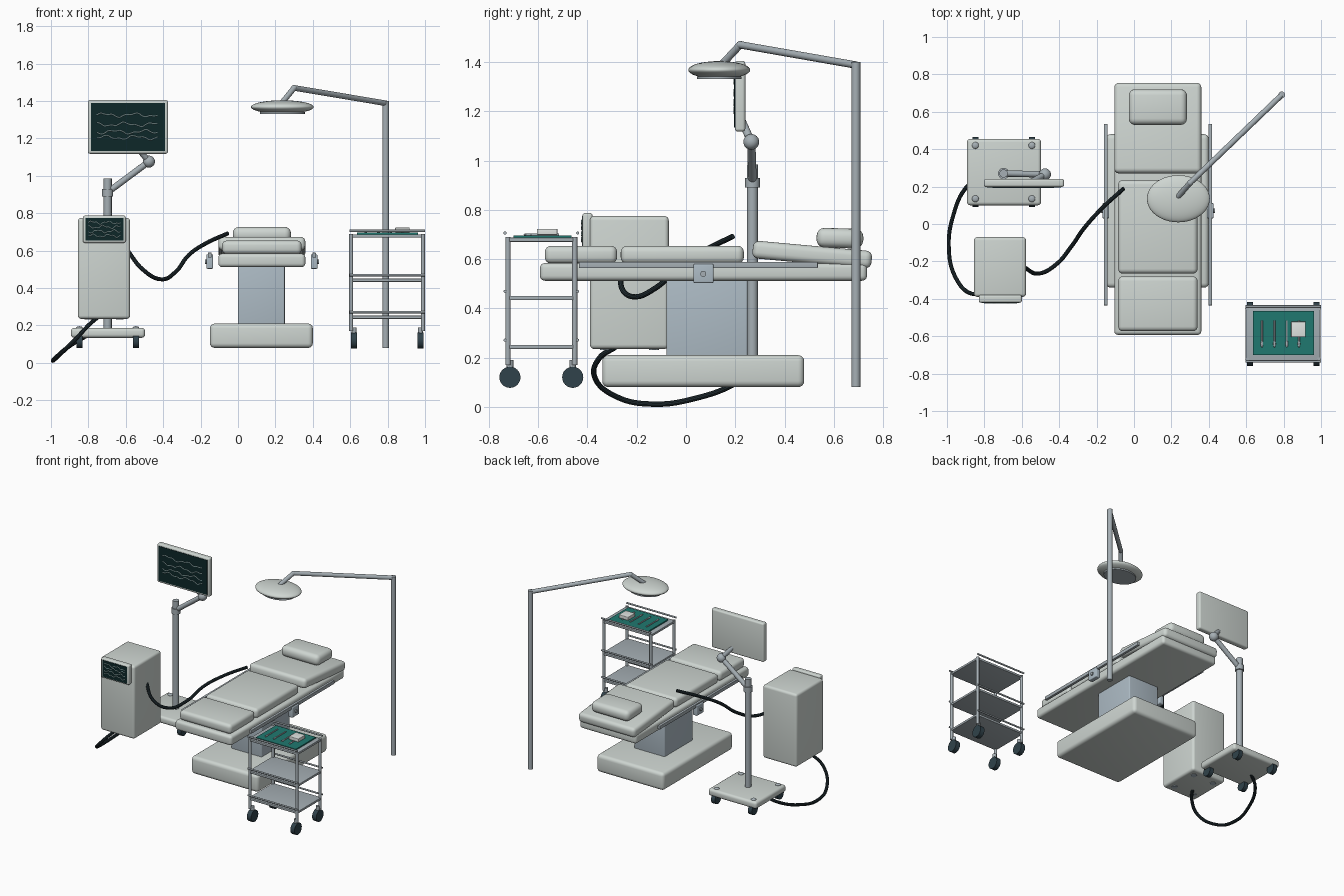
import bpy, bmesh, math
from mathutils import Vector

if "Cube" in bpy.data.objects:
    bpy.data.objects.remove(bpy.data.objects["Cube"])


def material(name, rgb):
    m = bpy.data.materials.new(name)
    m.diffuse_color = (*rgb, 1)
    m.use_nodes = True
    m.node_tree.nodes["Principled BSDF"].inputs["Base Color"].default_value = m.diffuse_color
    return m


PALE = material("pale_enamel", (0.62, 0.67, 0.64))
METAL = material("brushed_metal", (0.38, 0.43, 0.46))
COLUMN = material("blue_grey", (0.42, 0.50, 0.56))
RUBBER = material("dark_rubber", (0.03, 0.055, 0.07))
CABLE = material("cable_black", (0.016, 0.028, 0.034))
SCREEN = material("screen_dark", (0.004, 0.02, 0.022))
TRACE = material("trace_light", (0.42, 0.60, 0.60))
DRAPE = material("drape_green", (0.014, 0.19, 0.16))
WHITE = material("gauze_white", (0.75, 0.78, 0.76))


def finish(ob, mat, smooth=True):
    ob.data.materials.clear()
    ob.data.materials.append(mat)
    if smooth:
        bpy.ops.object.select_all(action='DESELECT')
        ob.select_set(True)
        bpy.context.view_layer.objects.active = ob
        bpy.ops.object.shade_smooth_by_angle(angle=math.radians(35))
    return ob


def from_bmesh(name, bm, mat):
    me = bpy.data.meshes.new(name)
    bm.to_mesh(me)
    bm.free()
    ob = bpy.data.objects.new(name, me)
    bpy.context.collection.objects.link(ob)
    return finish(ob, mat)


def box(name, x, y, z, mat, bevel=0.0, tilt=0.0):
    """Box from (min, max) pairs, rounded edges, optional tilt about x."""
    bm = bmesh.new()
    bmesh.ops.create_cube(bm, size=1)
    for v in bm.verts:
        v.co = Vector([v.co[i] * (r[1] - r[0]) for i, r in enumerate((x, y, z))])
    if bevel:
        bmesh.ops.bevel(bm, geom=bm.edges[:], offset=bevel, segments=4,
                        profile=0.5, affect='EDGES')
    ob = from_bmesh(name, bm, mat)
    ob.location = [(r[0] + r[1]) / 2 for r in (x, y, z)]
    ob.rotation_euler.x = tilt
    return ob


def rod(name, a, b, r, mat, sides=24):
    """Cylinder between two points."""
    a, b = Vector(a), Vector(b)
    bm = bmesh.new()
    bmesh.ops.create_cone(bm, cap_ends=True, segments=sides, radius1=r, radius2=r,
                          depth=(b - a).length)
    ob = from_bmesh(name, bm, mat)
    ob.location = (a + b) / 2
    ob.rotation_euler = (b - a).to_track_quat('Z', 'Y').to_euler()
    return ob


def ball(name, c, size, mat):
    bm = bmesh.new()
    bmesh.ops.create_uvsphere(bm, u_segments=40, v_segments=20, radius=1)
    ob = from_bmesh(name, bm, mat)
    ob.location, ob.scale = c, size
    return ob


def tube(name, pts, r, mat, res=8):
    """Smooth tube through points."""
    cu = bpy.data.curves.new(name, 'CURVE')
    cu.dimensions, cu.bevel_depth, cu.bevel_resolution = '3D', r, 3
    cu.resolution_u, cu.use_fill_caps = res, True
    sp = cu.splines.new('BEZIER')
    sp.bezier_points.add(len(pts) - 1)
    for bp, p in zip(sp.bezier_points, pts):
        bp.co = p
        bp.handle_left_type = bp.handle_right_type = 'AUTO'
    ob = bpy.data.objects.new(name, cu)
    bpy.context.collection.objects.link(ob)
    bpy.ops.object.select_all(action='DESELECT')
    ob.select_set(True)
    bpy.context.view_layer.objects.active = ob
    bpy.ops.object.convert(target='MESH')
    return finish(bpy.context.object, mat)


def traces(name, x, zs, y, amp, r):
    """Wavy readout lines on a screen."""
    for i, z in enumerate(zs):
        n = 17
        pts = [(x[0] + (x[1] - x[0]) * k / (n - 1), y,
                z + amp * (math.sin(k * 0.8 + i * 2) + 0.6 * math.sin(k * 1.9 + i)))
               for k in range(n)]
        tube(f"{name}_{i}", pts, r, TRACE, 4)


def wheel(name, x, y, z, r, w):
    rod(name, (x - w / 2, y, z), (x + w / 2, y, z), r, RUBBER)


# Operating table: base, column, frame, cushions, pillow
box("table_base", (-0.15, 0.40), (-0.34, 0.48), (0.08, 0.21), PALE, 0.025)
box("table_column", (0, 0.25), (-0.08, 0.25), (0.2, 0.52), COLUMN, 0.008)
box("table_frame", (-0.105, 0.36), (-0.593, 0.735), (0.512, 0.584), PALE, 0.02)
box("foot_cushion", (-0.085, 0.34), (-0.573, -0.28), (0.582, 0.654), PALE, 0.025)
box("seat_cushion", (-0.085, 0.34), (-0.265, 0.235), (0.582, 0.654), PALE, 0.025)
box("head_cushion", (-0.105, 0.36), (0.27, 0.755), (0.582, 0.654), PALE, 0.025, -0.09)
box("pillow", (-0.028, 0.283), (0.53, 0.72), (0.645, 0.725), PALE, 0.033, -0.03)

# Side rails with clamps
for side, s in (("left", -1), ("right", 1)):
    cx = 0.128 + s * 0.279
    box(f"{side}_rail", (cx - 0.01, cx + 0.01), (-0.435, 0.535), (0.563, 0.589), METAL, 0.003)
    box(f"{side}_clamp", (cx - 0.018, cx + 0.018), (0.03, 0.112), (0.503, 0.58), COLUMN, 0.006)
    rod(f"{side}_clamp_knob", (cx, 0.07, 0.54), (cx + s * 0.025, 0.07, 0.54), 0.012, METAL)

# Surgical lamp on a bent pole
elbow = (0.30, 0.22, 1.47)
rod("lamp_pole", (0.79, 0.69, 0.08), (0.79, 0.69, 1.40), 0.018, METAL)
rod("lamp_arm", (0.79, 0.69, 1.388), elbow, 0.015, METAL)
rod("lamp_drop", elbow, (0.235, 0.145, 1.39), 0.015, METAL)
ball("lamp_elbow", elbow, (0.016,) * 3, METAL)
ball("lamp_head", (0.237, 0.135, 1.368), (0.168, 0.126, 0.036), PALE)
lens = rod("lamp_lens", (0, 0, -0.005), (0, 0, 0.005), 0.12, METAL, 40)
lens.location, lens.scale = (0.237, 0.135, 1.336), (1, 0.75, 1)

# Monitor stand: base plate, casters, pole and jointed arm
box("stand_base", (-0.893, -0.497), (0.10, 0.455), (0.134, 0.187), PALE, 0.018)
for x in (-0.848, -0.546):
    for y, yw in ((0.135, 0.126), (0.42, 0.429)):
        ball("stand_caster_cap", (x, y, 0.187), (0.018, 0.018, 0.009), METAL)
        wheel("stand_wheel", x, yw, 0.116, 0.036, 0.032)
rod("stand_pole", (-0.697, 0.27, 0.17), (-0.697, 0.27, 0.985), 0.022, METAL)
rod("stand_collar", (-0.697, 0.27, 0.89), (-0.697, 0.27, 0.93), 0.03, METAL)
rod("monitor_arm", (-0.697, 0.27, 0.912), (-0.476, 0.265, 1.076), 0.017, METAL)
ball("monitor_joint", (-0.476, 0.265, 1.076), (0.032,) * 3, METAL)
rod("monitor_neck", (-0.476, 0.265, 1.076), (-0.55, 0.225, 1.165), 0.016, METAL)

# Monitor with readout
box("monitor_case", (-0.803, -0.374), (0.198, 0.241), (1.118, 1.405), PALE, 0.012)
box("monitor_screen", (-0.787, -0.39), (0.195, 0.2), (1.134, 1.39), SCREEN)
traces("monitor_trace", (-0.755, -0.43), (1.325, 1.275, 1.235, 1.205), 0.195, 0.008, 0.003)

# Floating cabinet with control panel and foot discs
box("cabinet", (-0.856, -0.577), (-0.39, -0.07), (0.235, 0.775), PALE, 0.018)
box("panel_case", (-0.83, -0.60), (-0.42, -0.38), (0.642, 0.787), PALE, 0.01)
box("panel_screen", (-0.815, -0.613), (-0.423, -0.418), (0.653, 0.775), SCREEN)
traces("panel_trace", (-0.80, -0.628), (0.75, 0.727, 0.703, 0.68), -0.423, 0.006, 0.0025)
for x in (-0.80, -0.633):
    for y in (-0.33, -0.13):
        rod("cabinet_foot", (x, y, 0.231), (x, y, 0.24), 0.02, COLUMN)

# Cables: cabinet to table, stand to cabinet
tube("patient_cable", [(-0.59, -0.23, 0.60), (-0.51, -0.265, 0.50), (-0.415, -0.215, 0.447),
                       (-0.335, -0.12, 0.485), (-0.265, -0.02, 0.575),
                       (-0.17, 0.085, 0.64), (-0.055, 0.19, 0.692)], 0.011, CABLE)
tube("power_cable", [(-0.80, 0.26, 0.15), (-0.893, 0.20, 0.095), (-0.968, 0.04, 0.035),
                     (-0.99, -0.13, 0.011), (-0.957, -0.28, 0.04), (-0.87, -0.372, 0.125),
                     (-0.80, -0.35, 0.2), (-0.755, -0.29, 0.24)], 0.011, CABLE)

# Instrument cart: posts, wheels, shelves and guard rods
for x, xw in ((0.605, 0.62), (0.989, 0.976)):
    for y, yw in ((-0.723, -0.715), (-0.452, -0.46)):
        rod("cart_post", (x, y, 0.17), (x, y, 0.69), 0.0105, METAL)
        rod("cart_fork", (xw, yw, 0.12), (xw, yw, 0.19), 0.014, METAL)
        wheel("cart_wheel", xw, yw, 0.12, 0.043, 0.034)
for i, z in enumerate((0.235, 0.433, 0.67)):
    box(f"cart_shelf_{i}", (0.597, 0.997), (-0.73, -0.445), (z, z + 0.017), METAL, 0.004)
    for y in (-0.735, -0.44):
        rod("cart_guard", (0.595, y, z + 0.036), (1.0, y, z + 0.036), 0.006, METAL)

# Draped tray, instruments and gauze block
box("drape", (0.636, 0.963), (-0.70, -0.465), (0.686, 0.696), DRAPE)
for i, x in enumerate((0.684, 0.751, 0.817, 0.882)):
    rod(f"instrument_{i}", (x, -0.655, 0.699), (x, -0.515, 0.699), 0.005, METAL, 12)
    ball(f"instrument_grip_{i}", (x, -0.64, 0.699), (0.007, 0.02, 0.005), METAL)
box("gauze_block", (0.84, 0.918), (-0.605, -0.522), (0.698, 0.723), WHITE, 0.004)
